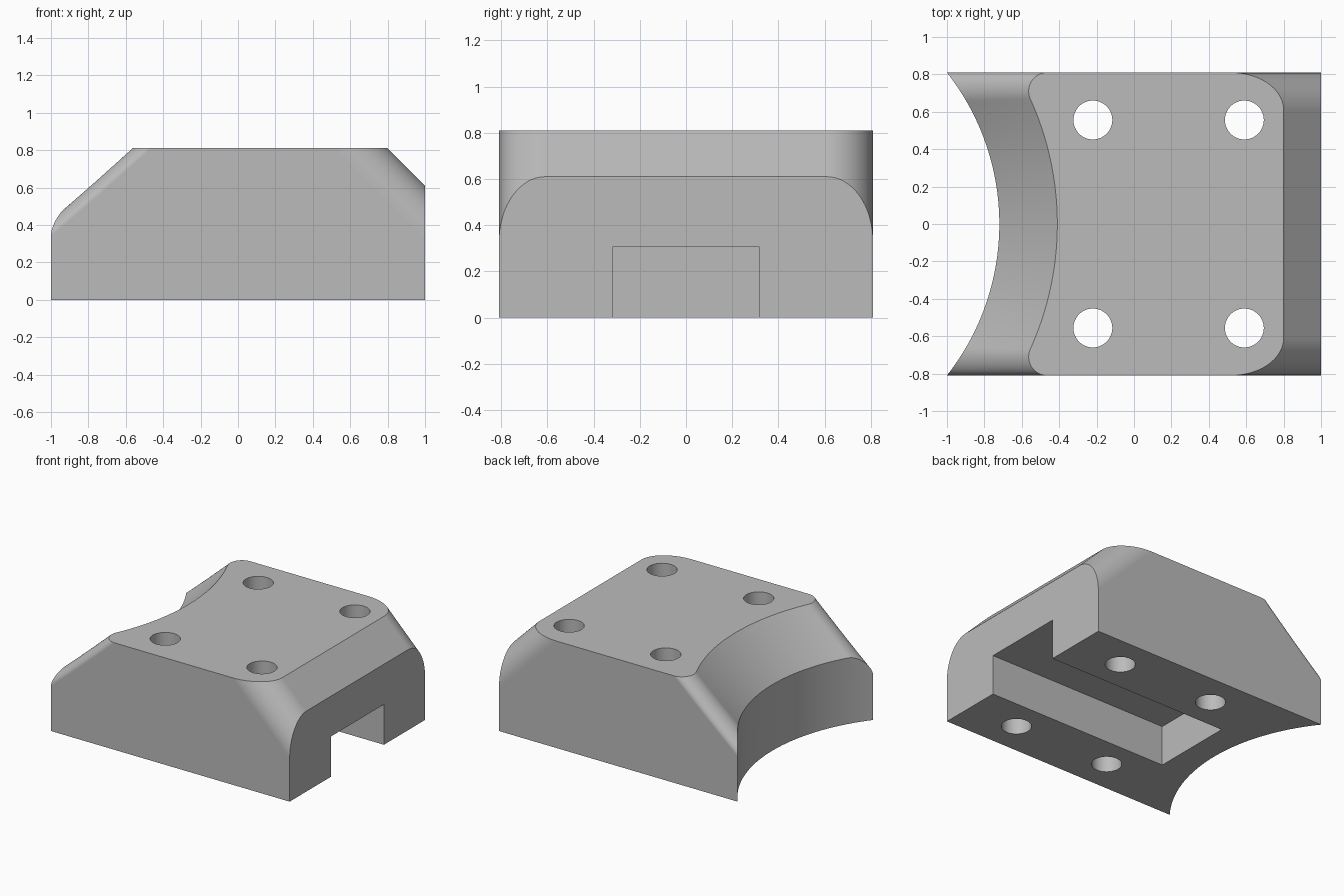
import bpy
import bmesh
from math import sin, cos, asin, acos, pi, sqrt
from mathutils import Matrix

if "Cube" in bpy.data.objects:
    bpy.data.objects.remove(bpy.data.objects["Cube"])

HALF, TOP = 0.81, 0.81           # half depth and height
AXIS_X, BORE = -2.03, 1.31       # axis and radius of the curved end
BORE_EDGE, END_EDGE = 0.5, 0.61  # heights where the two bevels start
ROUND, END_ROUND = 0.1, 0.2      # corner radii at the curved and straight ends

grey = bpy.data.materials.new("plain grey")
grey.use_nodes = True
colour = (0.5, 0.5, 0.5, 1)
grey.diffuse_color = colour
grey.node_tree.nodes["Principled BSDF"].inputs["Base Color"].default_value = colour


def make_object(name, bm):
    bmesh.ops.recalc_face_normals(bm, faces=bm.faces)
    mesh = bpy.data.meshes.new(name)
    bm.to_mesh(mesh)
    bm.free()
    mesh.materials.append(grey)
    obj = bpy.data.objects.new(name, mesh)
    bpy.context.collection.objects.link(obj)
    return obj


def outline(z):
    """Plan outline of the block at height z, before the end walls are cut."""
    r = BORE + z - BORE_EDGE
    cy = HALF - ROUND
    spread = asin(cy / (r + ROUND))
    cx = AXIS_X + sqrt((r + ROUND) ** 2 - cy ** 2)
    end = 1 + END_EDGE - z
    half = []
    # hollow arc, from the middle to the corner
    for i in range(25):
        a = spread * i / 24
        half.append((AXIS_X + r * cos(a), r * sin(a)))
    # rounded corner beside the hollow
    start = pi + spread
    for i in range(1, 17):
        a = start + (pi / 2 - start) * i / 16
        half.append((cx + ROUND * cos(a), cy + ROUND * sin(a)))
    # rounded corner at the straight end
    for i in range(17):
        a = pi / 2 * (1 - i / 16)
        half.append((end - END_ROUND * sqrt(2) * (1 - cos(a)),
                     HALF - END_ROUND * (1 - sin(a))))
    return half + [(x, -y) for x, y in reversed(half[1:])]


# Body: outlines stacked by height
bm = bmesh.new()
layers = 18
rings = []
for k in range(layers + 1):
    z = TOP * k / layers
    rings.append([bm.verts.new((x, y, z)) for x, y in outline(z)])
for low, high in zip(rings, rings[1:]):
    for i in range(len(low)):
        j = (i + 1) % len(low)
        bm.faces.new((low[i], low[j], high[j], high[i]))
bm.faces.new(rings[0])
bm.faces.new(rings[-1])
body = make_object("mounting_block", bm)


# Cutters
def box(name, x0, x1, y0, y1, z0, z1):
    bm = bmesh.new()
    place = (Matrix.Translation(((x0 + x1) / 2, (y0 + y1) / 2, (z0 + z1) / 2))
             @ Matrix.Diagonal((x1 - x0, y1 - y0, z1 - z0, 1)))
    bmesh.ops.create_cube(bm, size=1, matrix=place)
    return make_object(name, bm)


def cylinder(name, x, y, radius, sides):
    bm = bmesh.new()
    bmesh.ops.create_cone(bm, cap_ends=True, segments=sides, radius1=radius,
                          radius2=radius, depth=4,
                          matrix=Matrix.Translation((x, y, 0)))
    return make_object(name, bm)


cutters = [cylinder("curved_end_cutter", AXIS_X, 0, BORE, 256),
           box("straight_end_cutter", 1, 3, -2, 2, -1, 2),
           box("slot_cutter", -0.52, 2, -0.318, 0.318, -1, 0.305)]
for x in (-0.22, 0.59):
    for y in (-0.556, 0.556):
        cutters.append(cylinder("bolt_hole_cutter", x, y, 0.104, 48))

bpy.context.view_layer.objects.active = body
for cutter in cutters:
    mod = body.modifiers.new("cut", "BOOLEAN")
    mod.operation = "DIFFERENCE"
    mod.solver = "EXACT"
    mod.object = cutter
    bpy.ops.object.modifier_apply(modifier=mod.name)
    bpy.data.objects.remove(cutter)

# Merge flat regions, then smooth the rounded parts
bm = bmesh.new()
bm.from_mesh(body.data)
bmesh.ops.remove_doubles(bm, verts=bm.verts, dist=0.0001)
bmesh.ops.dissolve_limit(bm, angle_limit=0.002, verts=bm.verts, edges=bm.edges)
bm.to_mesh(body.data)
bm.free()

bpy.ops.object.select_all(action="DESELECT")
body.select_set(True)
bpy.ops.object.shade_smooth_by_angle(angle=pi / 7)
weighted = body.modifiers.new("even_shading", "WEIGHTED_NORMAL")
weighted.keep_sharp = True
